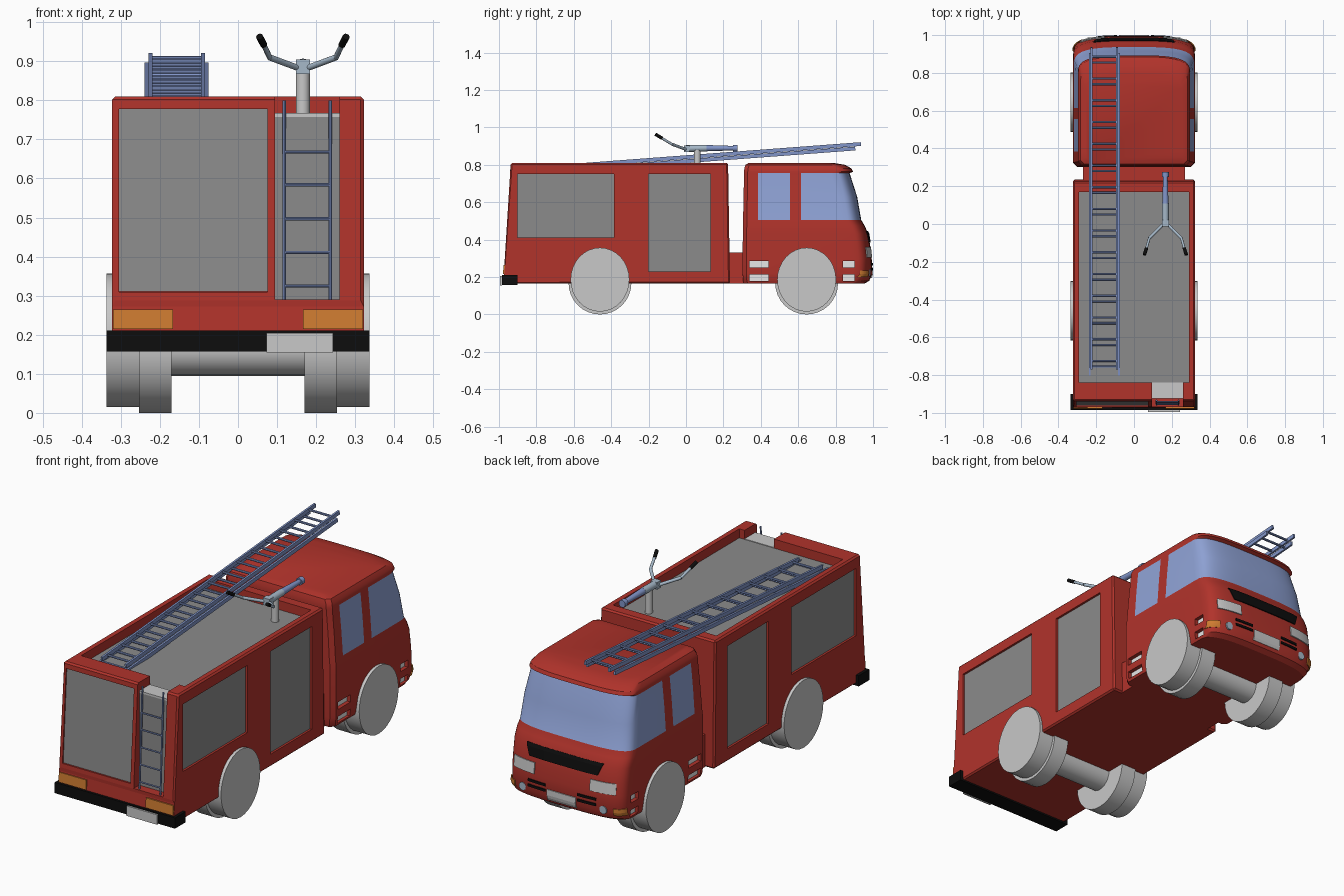
import bpy, bmesh, math
from mathutils import Vector, Matrix

if "Cube" in bpy.data.objects:
    bpy.data.objects.remove(bpy.data.objects["Cube"])


def mat(name, *rgb):
    m = bpy.data.materials.new(name)
    m.diffuse_color = (*rgb, 1)
    m.use_nodes = True
    m.node_tree.nodes["Principled BSDF"].inputs["Base Color"].default_value = m.diffuse_color
    return m


RED = mat("fire red", .44, .033, .024)
GREY = mat("shutter grey", .26, .26, .26)
LIGHT = mat("light grey", .58, .58, .58)
GLASS = mat("window blue", .28, .37, .68)
LADDER = mat("ladder blue", .22, .30, .58)
STEEL = mat("pale steel", .38, .48, .58)
BLACK = mat("black", .004, .004, .004)
ORANGE = mat("lamp orange", .62, .20, .03)
WHITE = mat("white", .9, .9, .9)


def finish(name, bm, *mats):
    bmesh.ops.recalc_face_normals(bm, faces=bm.faces[:])
    me = bpy.data.meshes.new(name)
    bm.to_mesh(me)
    bm.free()
    for m in mats:
        me.materials.append(m)
    o = bpy.data.objects.new(name, me)
    bpy.context.collection.objects.link(o)
    return o


def activate(o):
    bpy.ops.object.select_all(action='DESELECT')
    o.select_set(True)
    bpy.context.view_layer.objects.active = o


def smooth(o, deg=35):
    activate(o)
    bpy.ops.object.shade_smooth_by_angle(angle=math.radians(deg))


def box(name, x, y, z, m, tilt=0):
    """Box from (min, max) ranges, optionally tilted about x."""
    rng = (x, y, z)
    mtx = (Matrix.Translation([(a + b) / 2 for a, b in rng]) @ Matrix.Rotation(tilt, 4, 'X')
           @ Matrix.Diagonal([b - a for a, b in rng] + [1]))
    bm = bmesh.new()
    bmesh.ops.create_cube(bm, size=1, matrix=mtx)
    return finish(name, bm, m)


def rod(name, a, b, r, m, r2=None, seg=12, squash=1):
    """Cylinder or cone between two points."""
    a, b = Vector(a), Vector(b)
    d = b - a
    mtx = Matrix.Translation((a + b) / 2) @ d.to_track_quat('Z', 'Y').to_matrix().to_4x4()
    bm = bmesh.new()
    bmesh.ops.create_cone(bm, cap_ends=True, segments=seg, radius1=r,
                          radius2=r if r2 is None else r2, depth=d.length, matrix=mtx)
    for v in bm.verts:
        v.co.y = a.y + (v.co.y - a.y) * squash
    o = finish(name, bm, m)
    smooth(o)
    return o


def cut(target, *rng, tilt=0):
    c = box("cutter", *rng, RED, tilt)
    activate(target)
    mod = target.modifiers.new("cut", 'BOOLEAN')
    mod.object, mod.operation, mod.solver = c, 'DIFFERENCE', 'EXACT'
    bpy.ops.object.modifier_apply(modifier=mod.name)
    bpy.data.objects.remove(c)


def sides(lo, hi):
    return [("right", (lo, hi)), ("left", (-hi, -lo))]


# Equipment body: side profile extruded across
profile = [(-.945, .165), (-.973, .2), (-.97, .28), (-.937, .81), (.225, .81), (.235, .165)]
bm = bmesh.new()
f = bm.faces.new([bm.verts.new((-.322, y, z)) for y, z in profile])
ext = bmesh.ops.extrude_face_region(bm, geom=[f])
bmesh.ops.translate(bm, vec=(.644, 0, 0), verts=[v for v in ext['geom'] if isinstance(v, bmesh.types.BMVert)])
bmesh.ops.bevel(bm, geom=[e for e in bm.edges if e.calc_length() > .3], offset=.008, segments=1, affect='EDGES')
body = finish("equipment_body", bm, RED)

# Roof tray with grey floor, and ladder alcove at the rear
cut(body, (-.29, .29), (-.84, .17), (.76, .9))
box("roof_floor", (-.29, .29), (-.84, .17), (.757, .764), GREY)
cut(body, (.095, .26), (-1.02, -.92), (.29, .9))
cut(body, (.095, .26), (-.95, -.8), (.762, .9))
box("alcove_back", (.095, .26), (-.925, -.917), (.29, .757), GREY)
box("alcove_ledge", (.095, .26), (-.925, -.84), (.757, .767), LIGHT)

# Side shutters in shallow recesses
for y, z in [((-.9, -.385), (.41, .75)), ((-.2, .13), (.23, .75))]:
    for s, x in sides(.309, .35):
        cut(body, x, y, z)
    for s, x in sides(.305, .311):
        box("side_shutter_" + s, x, y, z, GREY)

# Rear shutter and lamps follow the sloping tail
T = -math.atan(.0623)
cut(body, (-.305, .075), (-1.0, -.943), (.31, .78), tilt=T)
box("rear_shutter", (-.305, .075), (-.947, -.939), (.31, .78), GREY, T)
for s, x in sides(.167, .32):
    box("rear_lamp_" + s, x, (-.977, -.969), (.215, .264), ORANGE, T)
box("rear_bumper", (-.337, .337), (-.985, -.9), (.157, .211), BLACK)
box("rear_plate", (.073, .243), (-.994, -.985), (.155, .205), LIGHT)
box("cab_link", (-.27, .27), (.2, .33), (.165, .33), RED)

# Cab: stacked rounded outlines (z, half width, front y, rear y)
LEVELS = [(.165, .312, .955, .31), (.18, .318, .98, .305), (.215, .322, .995, .303), (.3, .322, .993, .303),
          (.36, .322, .986, .303), (.43, .322, .975, .304), (.475, .322, .955, .305), (.505, .318, .937, .305),
          (.63, .309, .915, .308), (.755, .297, .875, .31), (.763, .297, .893, .31), (.78, .294, .885, .312),
          (.8, .283, .85, .318), (.81, .255, .79, .335)]
POW, DEPTH = 3.3, .1


def curve_point(t, w, fr):
    """Point on the rounded cab front, t from 0 (right) to pi (left)."""
    c, s = math.cos(t), max(0, math.sin(t))
    return (math.copysign(w * abs(c) ** (2 / POW), c), fr - DEPTH + DEPTH * s ** (2 / POW))


def outline(w, fr, b):
    side = [(w - .02, b), (w, b + .02), (w, .385), (w, .555), (w, .615)]
    nose = [curve_point(math.pi * i / 24, w, fr) for i in range(25)]
    return side + nose + [(-x, y) for x, y in reversed(side)]


bm = bmesh.new()
rings = [[bm.verts.new((x, y, z)) for x, y in outline(w, fr, b)] for z, w, fr, b in LEVELS]
for lo, hi in zip(rings, rings[1:]):
    for i in range(len(lo)):
        j = (i + 1) % len(lo)
        bm.faces.new((lo[i], lo[j], hi[j], hi[i]))
bm.faces.new(rings[0])
bm.faces.new(rings[-1])
for f in bm.faces:   # wraparound windscreen and rear side windows
    c = f.calc_center_median()
    if .5 < c.z < .755 and (c.y > .615 or (.385 < c.y < .555 and abs(c.x) > .28)):
        f.material_index = 1
cab = finish("cab", bm, RED, GLASS)

# Step slots low on the cab sides
for y in [(.34, .44), (.84, .9)]:
    for z in [(.25, .287), (.178, .214)]:
        for s, x in sides(.3, .36):
            cut(cab, x, y, z)
        for s, x in sides(.296, .302):
            box("step_slot_" + s, x, y, z, WHITE)
smooth(cab, 30)


def nose_plate(name, x0, x1, z0, z1, m, taper=0):
    """Thin plate hugging the cab front; the lower edge is drawn in by taper."""
    bm = bmesh.new()
    rows = []
    for k in range(5):
        z = z0 + (z1 - z0) * k / 4
        a, b = next((p, q) for p, q in zip(LEVELS, LEVELS[1:]) if p[0] <= z <= q[0])
        u = (z - a[0]) / (b[0] - a[0])
        w, fr = [a[i] + (b[i] - a[i]) * u + .003 for i in (1, 2)]
        inset = taper * (1 - k / 4)
        t0, t1 = [math.acos(math.copysign(min(1, abs(x) / w) ** (POW / 2), x)) for x in (x0 + inset, x1 - inset)]
        rows.append([bm.verts.new((*curve_point(t0 + (t1 - t0) * i / 12, w, fr), z)) for i in range(13)])
    for p, q in zip(rows, rows[1:]):
        for i in range(12):
            bm.faces.new((p[i], p[i + 1], q[i + 1], q[i]))
    o = finish(name, bm, m)
    mod = o.modifiers.new("thickness", 'SOLIDIFY')
    mod.thickness, mod.offset = .005, 0
    activate(o)
    bpy.ops.object.modifier_apply(modifier=mod.name)


# Front grille, lamps, slots and plate
nose_plate("grille", -.215, .215, .385, .445, BLACK, .025)
nose_plate("front_plate", -.08, .08, .195, .25, LIGHT)
for s, x in sides(.155, .285):
    nose_plate("headlight_" + s, *x, .305, .36, LIGHT)
for s, x in sides(.275, .3225):
    nose_plate("indicator_" + s, *x, .2, .235, ORANGE)
for s, x in sides(.09, .19):
    for z in (.235, .262):
        nose_plate("bumper_slot_" + s, *x, z, z + .012, BLACK)
for s in (-1, 1):
    rod("fog_lamp", (s * .225, .96, .222), (s * .225, .987, .222), .02, STEEL, seg=16)

# Wheels and axles
for y in (-.46, .645):
    rod("axle", (-.18, y, .165), (.18, y, .165), .07, LIGHT, seg=24)
    for s in (-1, 1):
        rod("inner_wheel", (s * .17, y, .168), (s * .254, y, .168), .168, LIGHT, seg=32)
        rod("outer_wheel", (s * .253, y, .186), (s * .337, y, .186), .171, LIGHT, seg=32, squash=.92)

# Two-section roof ladder, rising toward the cab
SLOPE = .075
for part, half, y0, y1, z1 in [("lower", .077, -.8, .905, .887), ("upper", .067, -.77, .935, .911)]:
    L = math.hypot(y1 - y0, (y1 - y0) * SLOPE)
    zc, yc = z1 - (y1 - y0) * SLOPE / 2, (y0 + y1) / 2
    for s in (-1, 1):
        x = -.157 + s * half
        box(part + "_ladder_rail", (x - .005, x + .005), (yc - L / 2, yc + L / 2), (zc - .01, zc + .01),
            LADDER, math.atan(SLOPE))
    for i in range(15):
        y = y1 - .05 - i * .115
        z = z1 - (y1 - y) * SLOPE
        rod(part + "_ladder_rung", (-.157 - half, y, z), (-.157 + half, y, z), .006, LADDER, seg=8)

# Rear access ladder
rail_y = lambda z: -.957 + (z - .29) * .045
for x in (.119, .236):
    rod("rear_ladder_rail", (x, rail_y(.29), .29), (x, rail_y(.8), .8), .0045, LADDER, seg=8)
for z in (.325, .411, .497, .584, .668):
    rod("rear_ladder_rung", (.119, rail_y(z), z), (.236, rail_y(z), z), .004, LADDER, seg=8)

# Roof water cannon with handlebars
CX = .166
rod("cannon_post", (CX, .06, .76), (CX, .06, .88), .018, LIGHT, seg=20)
rod("cannon_head", (CX, 0, .887), (CX, .11, .889), .018, STEEL, seg=16)
rod("cannon_barrel", (CX, .1, .889), (CX, .25, .889), .017, LADDER, .012, seg=16)
rod("cannon_nozzle", (CX, .25, .889), (CX, .275, .889), .018, LADDER, seg=16)
box("cannon_yoke", (CX - .018, CX + .018), (-.012, .02), (.868, .904), STEEL)
for s in (-1, 1):
    a, b, c, d = [(CX + s * x, y, z) for x, y, z in
                  [(.01, 0, .882), (.085, -.075, .91), (.1, -.128, .942), (.111, -.163, .963)]]
    rod("handlebar_arm", a, b, .008, STEEL)
    rod("handlebar_bend", b, c, .007, STEEL)
    rod("handlebar_grip", c, d, .009, BLACK)
